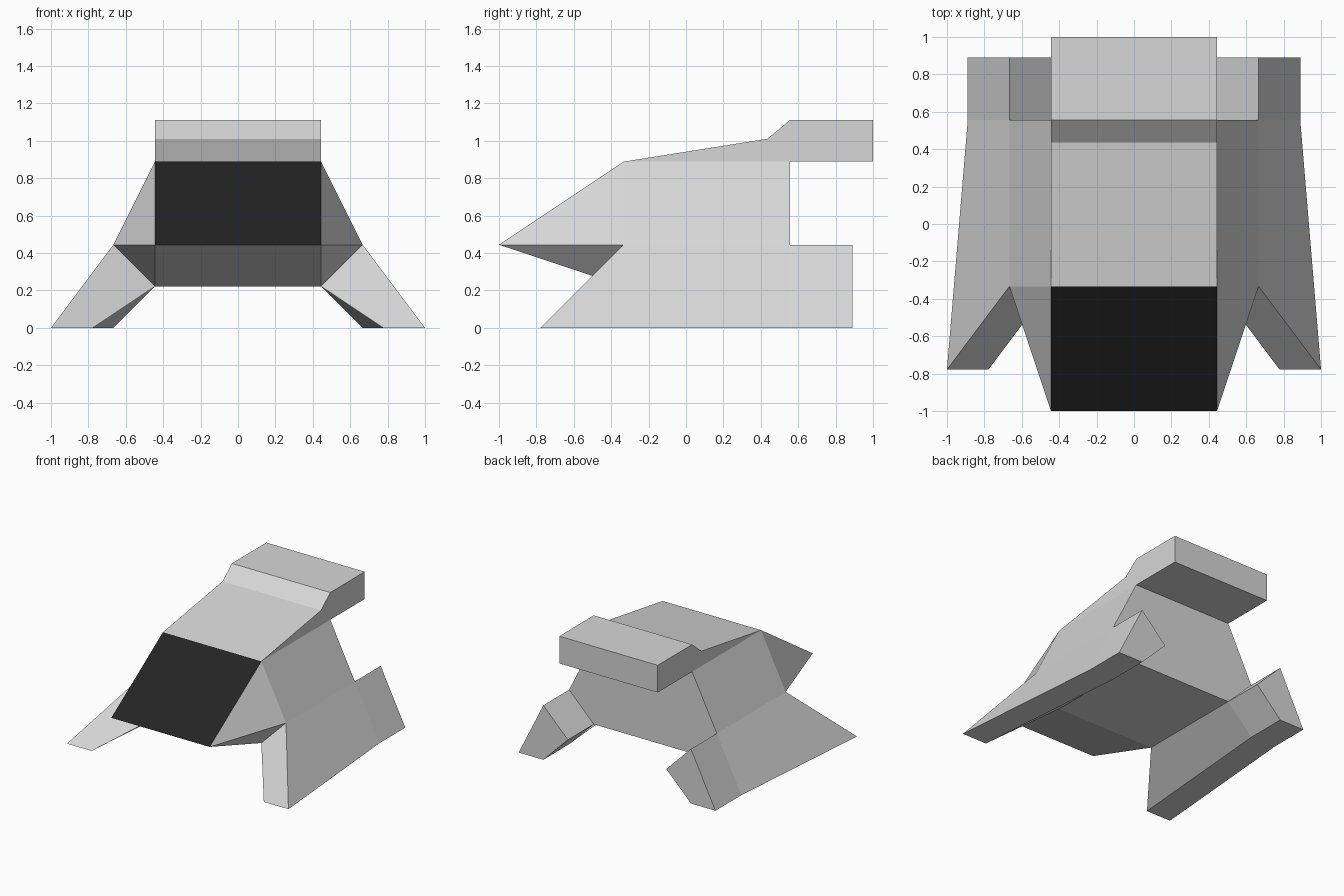
import bpy, bmesh

if "Cube" in bpy.data.objects:
    bpy.data.objects.remove(bpy.data.objects["Cube"])

U = 1 / 9  # design grid unit


def material(name, v):
    m = bpy.data.materials.new(name)
    m.diffuse_color = (v, v, v, 1)
    m.use_nodes = True
    m.node_tree.nodes["Principled BSDF"].inputs["Base Color"].default_value = m.diffuse_color
    return m


grey = material("light grey", 0.68)
black = material("black glass", 0.017)


def finish(name, bm, mats):
    bmesh.ops.recalc_face_normals(bm, faces=bm.faces[:])
    bm.normal_update()
    mesh = bpy.data.meshes.new(name)
    for m in mats:
        mesh.materials.append(m)
    ob = bpy.data.objects.new(name, mesh)
    bpy.context.collection.objects.link(ob)
    return ob, mesh


def loft(name, sections):
    """Join equal-length point loops into a closed solid."""
    bm = bmesh.new()
    rings = [[bm.verts.new([c * U for c in p]) for p in s] for s in sections]
    n = len(rings[0])
    for a, b in zip(rings, rings[1:]):
        for i in range(n):
            j = (i + 1) % n
            bm.faces.new((a[i], a[j], b[j], b[i]))
    bm.faces.new(rings[0])
    bm.faces.new(rings[-1])
    ob, mesh = finish(name, bm, [grey])
    bm.to_mesh(mesh)
    bm.free()
    return ob


# Hull: hexagonal section running back from a sharp flat nose
bm = bmesh.new()
for s in (-1, 1):
    bm.verts.new((s * 4 * U, -9 * U, 4 * U))
    for y in (-3, 5):
        for x, z in ((4, 8), (6, 4), (4, 2)):
            bm.verts.new((s * x * U, y * U, z * U))
bmesh.ops.convex_hull(bm, input=bm.verts[:])
bmesh.ops.dissolve_limit(bm, angle_limit=0.01, verts=bm.verts[:], edges=bm.edges[:])
hull, mesh = finish("hull", bm, [grey, black])
# Windscreen: the sloping upper face of the nose
for f in bm.faces:
    if f.normal.y < -0.4 and f.normal.z > 0.5 and abs(f.normal.x) < 0.1:
        f.material_index = 1
bm.to_mesh(mesh)
bm.free()

# Roof wedge with raised overhanging tail block
roof = [(-3, 8), (3.92, 9.1), (5, 10), (9, 10), (9, 8)]
loft("roof_and_tail", [[(x, y, z) for y, z in roof] for x in (-4, 4)])

# Side legs: pointed forward-swept front, straight rear
for side, s in (("left", -1), ("right", 1)):
    front = [(6, -3, 4), (9, -7, 0), (7, -7, 0), (4, -3, 2)]
    rear = [(6, 4), (8, 0), (6, 0), (4, 2)]
    sections = [front] + [[(x, y, z) for x, z in rear] for y in (5, 8)]
    loft(side + "_leg", [[(s * x, y, z) for x, y, z in sec] for sec in sections])
